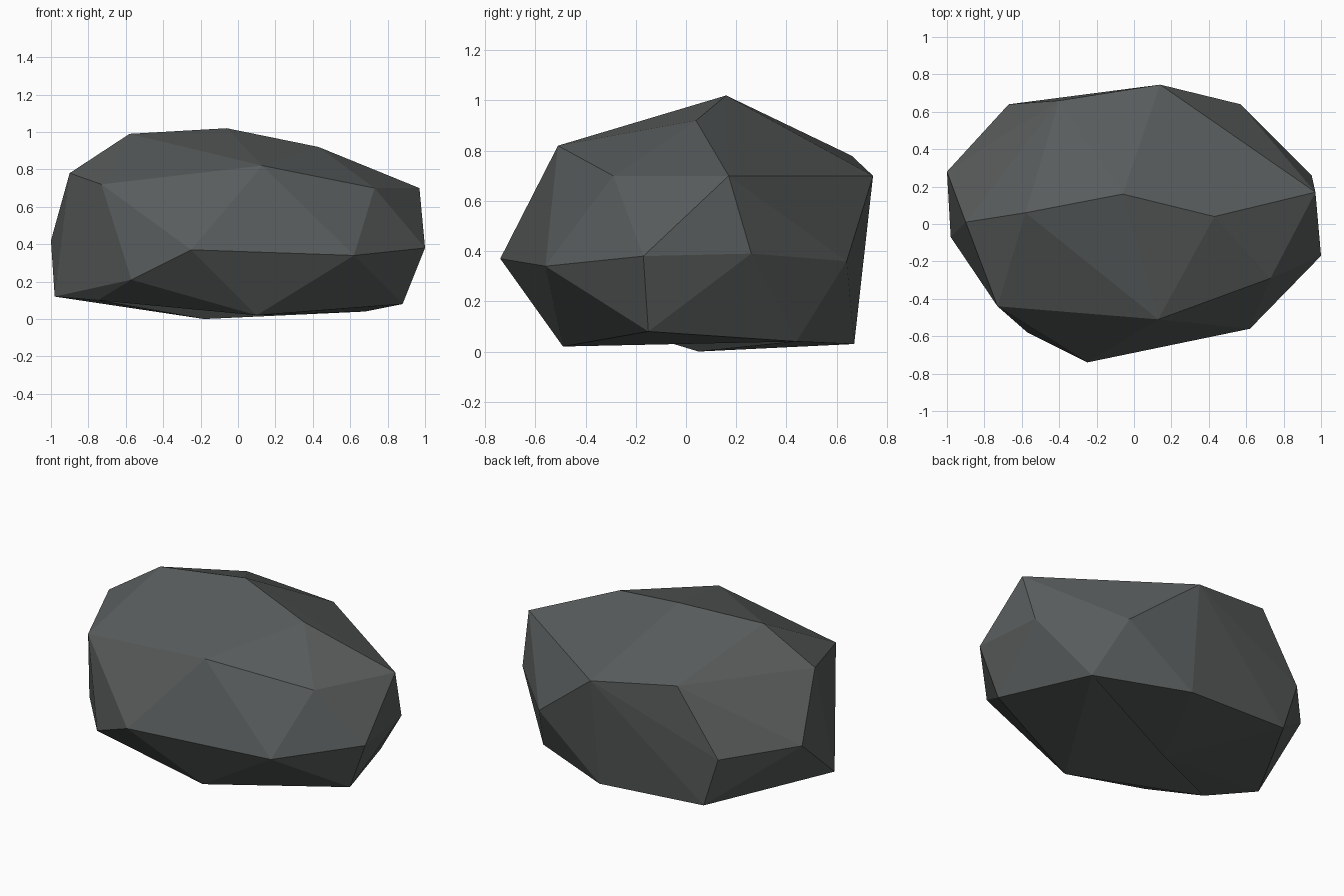
import bpy
import bmesh
from mathutils import Vector

cube = bpy.data.objects.get("Cube")
if cube:
    bpy.data.objects.remove(cube, do_unlink=True)

# Dark stone colour
stone = bpy.data.materials.new("dark_stone")
stone.use_nodes = True
colour = (0.10, 0.108, 0.108, 1)
stone.diffuse_color = colour
bsdf = stone.node_tree.nodes["Principled BSDF"]
bsdf.inputs["Base Color"].default_value = colour
bsdf.inputs["Roughness"].default_value = 0.9

# Corners of the rock, ring by ring
crown = [(-.06, .16, 1.02), (-.58, .06, .99), (.43, .04, .92)]
shoulder = [(.97, .17, .70), (.73, -.29, .70), (.13, -.51, .82), (-.73, -.44, .72),
            (-.90, .01, .78), (-.40, .66, .78), (.14, .745, .70)]
waist = [(1, -.17, .38), (.62, -.56, .34), (-.25, -.74, .37), (-.57, -.58, .21),
         (-1, .28, .42), (-.67, .64, .38), (.57, .64, .36), (.95, .26, .39)]
foot = [(-.98, -.07, .12), (-.57, .64, .07), (.13, .67, .03), (.68, .44, .04)]
keel = [(-.18, .05, 0), (.10, -.49, .02), (.88, -.15, .08), (-.75, -.28, .10)]

# Wrap the corners in flat facets
bm = bmesh.new()
for ring in (crown, shoulder, waist, foot, keel):
    for corner in ring:
        bm.verts.new(corner)
bmesh.ops.convex_hull(bm, input=bm.verts[:])
bmesh.ops.triangulate(bm, faces=bm.faces[:])


def nearest(point):
    return min(bm.verts, key=lambda v: (v.co - Vector(point)).length)


# Turn the lowest ridge across, leaving a shallow hollow underneath
ridge = bm.edges.get((nearest(keel[0]), nearest(keel[1])))
if ridge:
    bmesh.utils.edge_rotate(ridge, True)
bmesh.ops.recalc_face_normals(bm, faces=bm.faces[:])

mesh = bpy.data.meshes.new("rock")
bm.to_mesh(mesh)
bm.free()
mesh.materials.append(stone)
rock = bpy.data.objects.new("rock", mesh)
bpy.context.collection.objects.link(rock)
